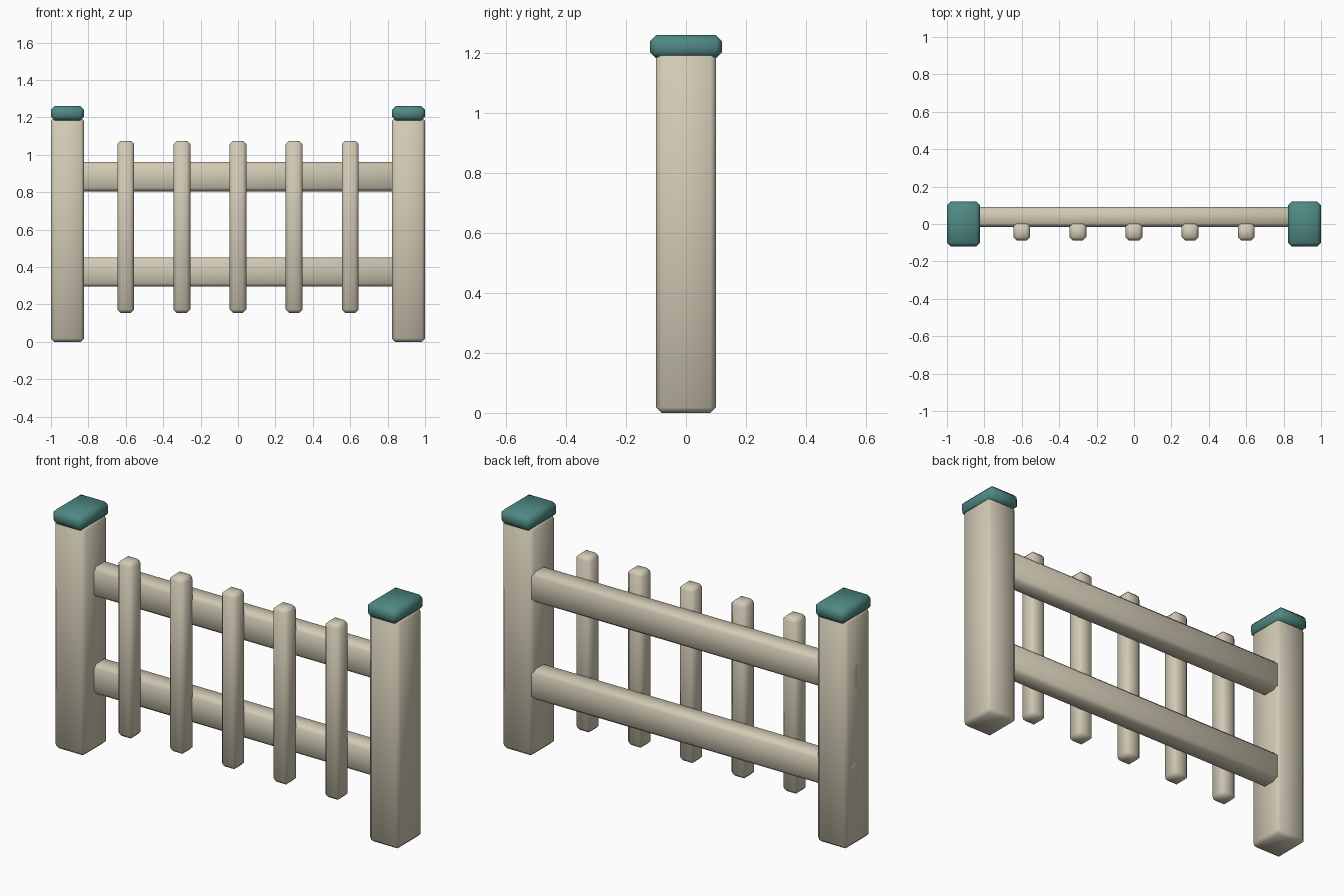
import bpy

if "Cube" in bpy.data.objects:
    bpy.data.objects.remove(bpy.data.objects["Cube"])


def material(name, rgb):
    m = bpy.data.materials.new(name)
    m.diffuse_color = (*rgb, 1)
    m.use_nodes = True
    m.node_tree.nodes["Principled BSDF"].inputs["Base Color"].default_value = m.diffuse_color
    return m


wood = material("pale_wood", (0.64, 0.59, 0.46))
teal = material("teal_paint", (0.08, 0.25, 0.23))


def block(name, x, y, z, mat, bevel=0.018):
    """Chamfered, smooth-shaded box from (min, max) ranges."""
    bpy.ops.mesh.primitive_cube_add(size=1, location=[sum(r) / 2 for r in (x, y, z)])
    ob = bpy.context.object
    ob.name = name
    ob.scale = [r[1] - r[0] for r in (x, y, z)]
    bpy.ops.object.transform_apply(location=False, rotation=False, scale=True)
    mod = ob.modifiers.new("chamfer", 'BEVEL')
    mod.width = bevel
    mod.segments = 1
    ob.data.materials.append(mat)
    bpy.ops.object.shade_smooth()
    return ob


# End posts with caps
for side, x in (("left", (-1.0, -0.823)), ("right", (0.823, 1.0))):
    block(f"{side}_post", x, (-0.1, 0.1), (0, 1.2), wood)
    block(f"{side}_post_cap", x, (-0.12, 0.12), (1.183, 1.26), teal, 0.02)

# Horizontal rails running through the posts
for name, z in (("lower_rail", (0.295, 0.452)), ("upper_rail", (0.805, 0.962))):
    block(name, (-1.0, 1.0), (-0.015, 0.09), z, wood)

# Pickets on the front of the rails
for i in range(5):
    cx = -0.6 + 0.3 * i
    block(f"picket_{i + 1}", (cx - 0.045, cx + 0.045), (-0.088, 0.004), (0.155, 1.075), wood)
